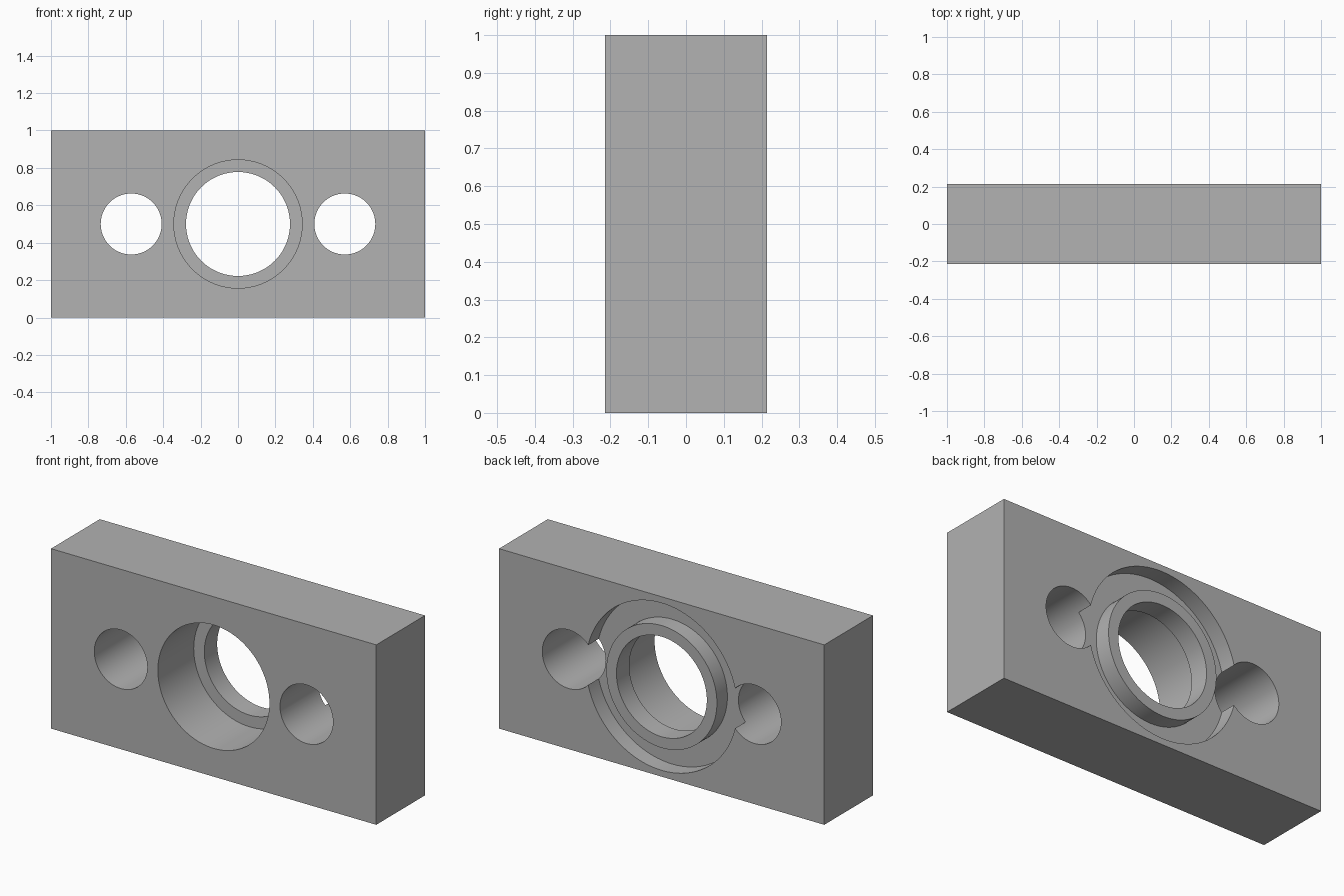
import bpy, bmesh, math

if "Cube" in bpy.data.objects:
    bpy.data.objects.remove(bpy.data.objects["Cube"])

DEPTH, MID = 0.428, 0.5
FRONT, BACK = -DEPTH / 2, DEPTH / 2
OVER = 0.1  # cutters stick out past the faces
SIDES = 96

grey = bpy.data.materials.new("plain grey")
grey.use_nodes = True
colour = (0.445, 0.445, 0.445, 1)
grey.diffuse_color = colour
grey.node_tree.nodes["Principled BSDF"].inputs["Base Color"].default_value = colour


def add_object(name, bm):
    bmesh.ops.recalc_face_normals(bm, faces=bm.faces)
    mesh = bpy.data.meshes.new(name)
    bm.to_mesh(mesh)
    bm.free()
    mesh.materials.append(grey)
    obj = bpy.data.objects.new(name, mesh)
    bpy.context.collection.objects.link(obj)
    return obj


def lathe(name, x, outer, y0, y1, inner=0):
    """Solid disc, or ring when inner is set, turned around an axis along y."""
    bm = bmesh.new()
    rings = []
    profile = [(outer, y0), (outer, y1)]
    if inner:
        profile += [(inner, y1), (inner, y0)]
    for r, y in profile:
        angles = [2 * math.pi * i / SIDES for i in range(SIDES)]
        rings.append([bm.verts.new((x + r * math.cos(a), y, MID + r * math.sin(a)))
                      for a in angles])
    pairs = list(zip(rings, rings[1:]))
    if inner:
        pairs.append((rings[-1], rings[0]))
    else:
        bm.faces.new(rings[0])
        bm.faces.new(rings[1])
    for a, b in pairs:
        for i in range(SIDES):
            j = (i + 1) % SIDES
            bm.faces.new((a[i], a[j], b[j], b[i]))
    return add_object(name, bm)


# Rectangular block
bm = bmesh.new()
bmesh.ops.create_cube(bm, size=1)
bmesh.ops.scale(bm, vec=(2, DEPTH, 1), verts=bm.verts)
bmesh.ops.translate(bm, vec=(0, 0, MID), verts=bm.verts)
block = add_object("mounting_block", bm)

# Bores, bolt holes and the ring recess that leaves a raised collar at the back
cutters = [
    lathe("front_bore", 0, 0.343, FRONT - OVER, FRONT + 0.315),
    lathe("through_bore", 0, 0.278, FRONT - OVER, BACK + OVER),
    lathe("back_recess", 0, 0.465, BACK - 0.092, BACK + OVER, inner=0.34),
]
for side, label in ((-1, "right"), (1, "left")):
    cutters.append(lathe(label + "_bolt_hole", side * 0.571, 0.163,
                         FRONT - OVER, BACK + OVER))

bpy.context.view_layer.objects.active = block
for cutter in cutters:
    cutter.hide_render = True
    mod = block.modifiers.new(cutter.name, "BOOLEAN")
    mod.operation = "DIFFERENCE"
    mod.solver = "EXACT"
    mod.object = cutter
    bpy.ops.object.modifier_apply(modifier=mod.name)
for cutter in cutters:
    bpy.data.objects.remove(cutter)

# Smooth round walls with crisp edges
bpy.ops.object.select_all(action="DESELECT")
block.select_set(True)
bpy.ops.object.shade_smooth_by_angle(angle=math.radians(30))
